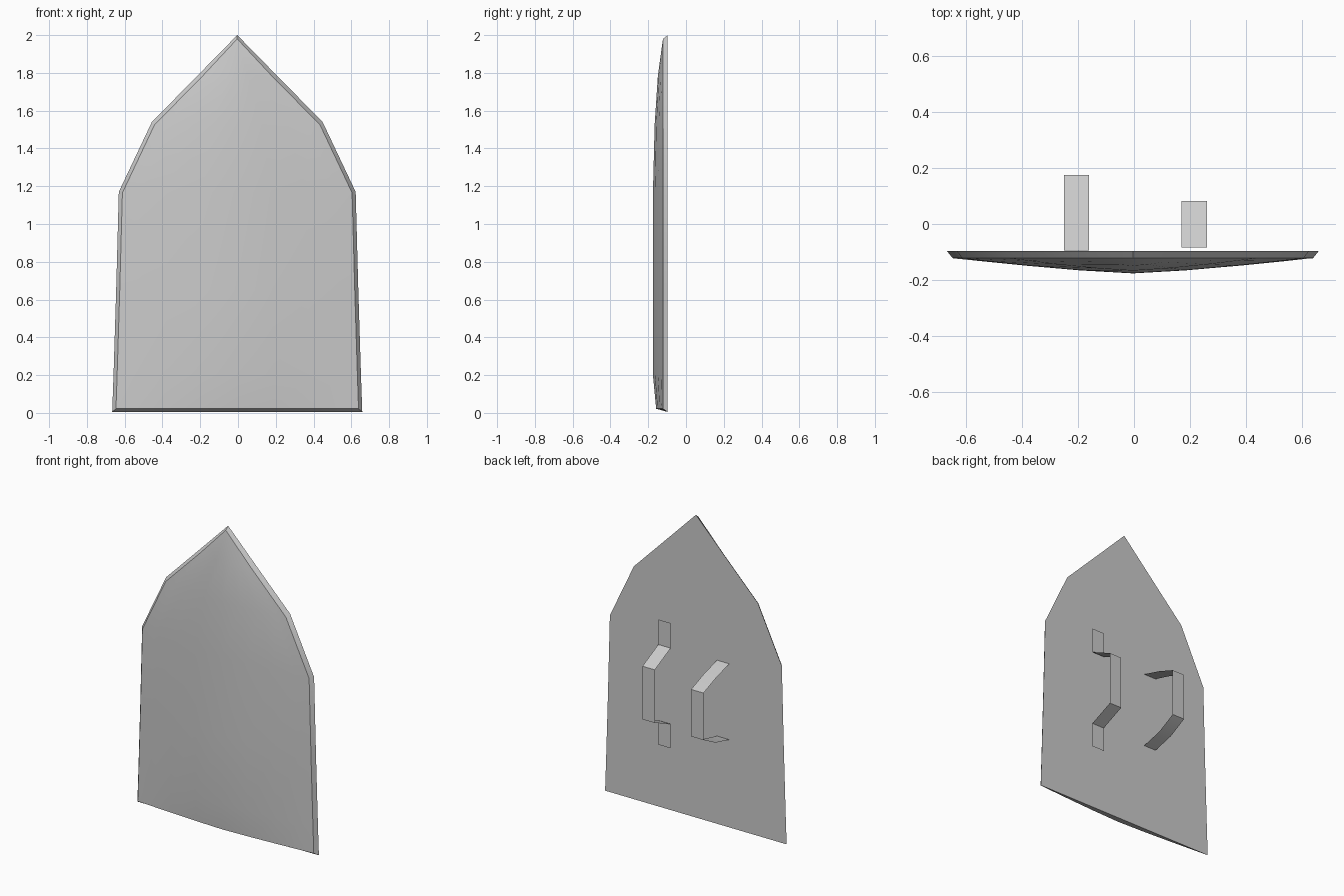
import bpy, bmesh, math

cube = bpy.data.objects.get("Cube")
if cube:
    bpy.data.objects.remove(cube)

steel = bpy.data.materials.new("plain_grey")
steel.use_nodes = True
GREY = (0.6, 0.6, 0.6, 1)
steel.diffuse_color = GREY
steel.node_tree.nodes["Principled BSDF"].inputs["Base Color"].default_value = GREY

BACK_Y, RIM_Y, CENTRE_X = -0.097, -0.122, -0.004


def finish(bm, name):
    mesh = bpy.data.meshes.new(name)
    bm.to_mesh(mesh)
    bm.free()
    mesh.materials.append(steel)
    obj = bpy.data.objects.new(name, mesh)
    bpy.context.collection.objects.link(obj)
    bpy.ops.object.select_all(action="DESELECT")
    obj.select_set(True)
    bpy.context.view_layer.objects.active = obj
    bpy.ops.object.shade_smooth_by_angle(angle=math.radians(28))
    return obj


def shield():
    # rows: outer height, outer half width, inner height, inner half width, bulge
    rows = [(0.005, 0.662, 0.022, 0.642, 0.036),
            (0.2, 0.655, 0.2, 0.636, 0.053),
            (0.65, 0.641, 0.65, 0.622, 0.054),
            (1.17, 0.627, 1.165, 0.608, 0.053),
            (1.54, 0.452, 1.525, 0.438, 0.044),
            (1.8, 0.196, 1.785, 0.182, 0.027),
            (2.0, 0.0, 1.98, 0.0, 0.0)]
    columns = [-1, -0.85, -0.6, -0.3, 0, 0.3, 0.6, 0.85, 1]
    bm = bmesh.new()
    front, back = [], []
    for zo, wo, zi, wi, bulge in rows:
        front.append([bm.verts.new((CENTRE_X + t * wi,
                                    RIM_Y - bulge * (1 - abs(t) ** 1.35), zi))
                      for t in columns])
        back.append([bm.verts.new((CENTRE_X + t * wo, BACK_Y, zo))
                     for t in columns])

    # domed front and flat back
    for r in range(len(rows) - 1):
        for c in range(len(columns) - 1):
            for grid in (front, back):
                bm.faces.new((grid[r][c], grid[r][c + 1],
                              grid[r + 1][c + 1], grid[r + 1][c]))

    # bevelled rim joining both sheets
    def border(grid):
        return (grid[0] + [row[-1] for row in grid[1:]]
                + grid[-1][-2::-1] + [row[0] for row in grid[-2:0:-1]])

    f, b = border(front), border(back)
    for i in range(len(f)):
        j = (i + 1) % len(f)
        bm.faces.new((f[i], b[i], b[j], f[j]))
    bmesh.ops.remove_doubles(bm, verts=bm.verts, dist=0.0005)
    bmesh.ops.recalc_face_normals(bm, faces=bm.faces)
    return finish(bm, "shield_body")


def strap(name, x0, x1, path):
    # thin bent strip following a side profile of (y, z) points
    bm = bmesh.new()
    pairs = [(bm.verts.new((x0, y, z)), bm.verts.new((x1, y, z))) for y, z in path]
    for (a, b), (c, d) in zip(pairs, pairs[1:]):
        bm.faces.new((a, b, d, c))
    bmesh.ops.recalc_face_normals(bm, faces=bm.faces)
    if sum(face.normal.y for face in bm.faces) < 0:
        bmesh.ops.reverse_faces(bm, faces=bm.faces)
    return finish(bm, name)


shield()
strap("left_hand_strap", 0.17, 0.26,
      [(-0.083, 1.245), (-0.083, 1.08), (0.082, 1.0),
       (0.082, 0.65), (-0.083, 0.58), (-0.083, 0.42)])
strap("right_arm_strap", -0.25, -0.16,
      [(-0.094, 1.19), (-0.094, 1.085), (0.045, 1.045), (0.175, 0.995),
       (0.175, 0.685), (0.05, 0.62), (-0.094, 0.585), (-0.094, 0.5)])
